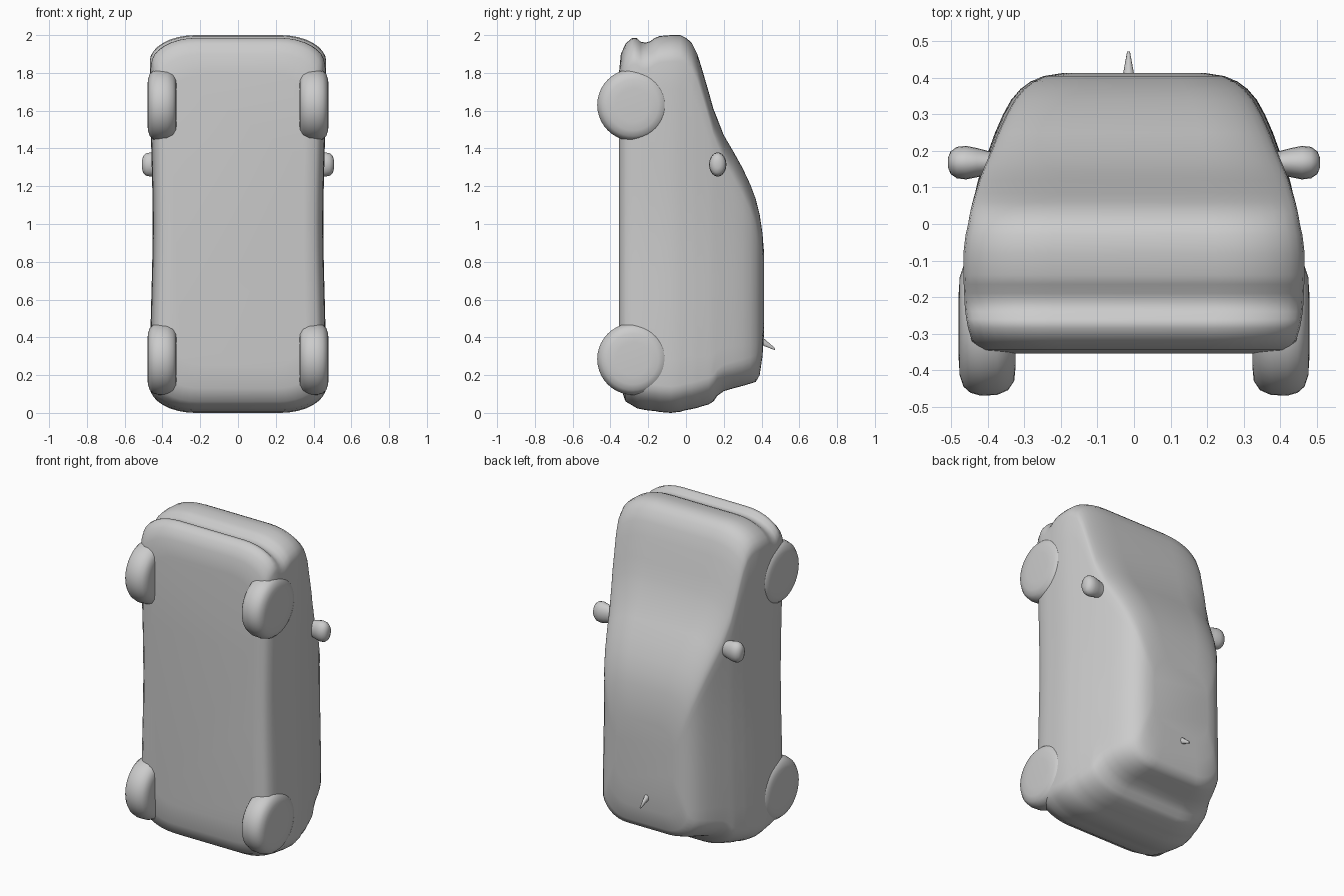
import bpy, bmesh, math
from mathutils import Vector

if "Cube" in bpy.data.objects:
    bpy.data.objects.remove(bpy.data.objects["Cube"])

paint = bpy.data.materials.new("plain grey")
paint.diffuse_color = (0.6, 0.6, 0.6, 1)
paint.use_nodes = True
paint.node_tree.nodes["Principled BSDF"].inputs["Base Color"].default_value = paint.diffuse_color


def finish(name, bm, angle=40):
    bmesh.ops.recalc_face_normals(bm, faces=bm.faces)
    me = bpy.data.meshes.new(name)
    bm.to_mesh(me)
    bm.free()
    me.materials.append(paint)
    ob = bpy.data.objects.new(name, me)
    bpy.context.collection.objects.link(ob)
    bpy.ops.object.select_all(action='DESELECT')
    ob.select_set(True)
    bpy.context.view_layer.objects.active = ob
    bpy.ops.object.shade_smooth_by_angle(angle=math.radians(angle))
    return ob


def loft(bm, rings):
    rings = [[bm.verts.new(p) for p in r] for r in rings]
    for a, b in zip(rings, rings[1:]):
        for i in range(len(a)):
            j = (i + 1) % len(a)
            bm.faces.new((a[i], a[j], b[j], b[i]))
    bm.faces.new(rings[0])
    bm.faces.new(rings[-1])


# Car body, nose up: layers from floor to roof (y, tail z, nose z, half width)
layers = [
    (-.355, .25, 1.80, .36), (-.345, .13, 1.90, .42), (-.32, .06, 1.955, .445),
    (-.285, .04, 1.985, .455), (-.26, .025, 1.985, .46), (-.24, .02, 1.965, .463),
    (-.215, .015, 1.96, .465), (-.19, .012, 1.967, .466), (-.165, .01, 1.985, .467),
    (-.14, .005, 1.995, .468), (-.08, 0, 2.0, .468), (-.03, .006, 2.0, .462),
    (0, .015, 1.985, .455), (.03, .02, 1.96, .45), (.06, .027, 1.90, .443),
    (.085, .035, 1.82, .436), (.12, .045, 1.70, .428), (.145, .06, 1.61, .42),
    (.165, .09, 1.56, .413), (.20, .115, 1.47, .40), (.25, .13, 1.385, .382),
    (.30, .143, 1.295, .36), (.34, .155, 1.21, .338), (.37, .165, 1.13, .312),
    (.39, .20, 1.05, .285), (.405, .30, .95, .25), (.413, .42, .85, .20)]


def layer_ring(y, z0, z1, w):
    rx, rz = 0.52 * w, 0.14
    half = []
    for i in range(9):                      # tail corner
        a = math.pi / 2 * i / 8
        half.append((w - rx + rx * math.sin(a), z0 + rz - rz * math.cos(a)))
    for i in range(1, 12):                  # flank
        half.append((w, z0 + rz + (z1 - z0 - 2 * rz) * i / 12))
    for i in range(9):                      # nose corner
        a = math.pi / 2 * i / 8
        half.append((w - rx + rx * math.cos(a), z1 - rz + rz * math.sin(a)))
    # slight waist between the wheels
    half = [(x * (1 - 0.035 * math.exp(-((z - 1) / 0.5) ** 2)), z) for x, z in half]
    return [(x, y, z) for x, z in half] + [(-x, y, z) for x, z in reversed(half)]


bm = bmesh.new()
loft(bm, [layer_ring(*l) for l in layers])
finish("car_body", bm, 50)

# Wheels: rounded discs (x, radius)
tyre = [(.325, .12), (.328, .15), (.345, .175), (.375, .188), (.42, .19),
        (.448, .182), (.467, .165), (.477, .135), (.48, .09)]
for end, zc in (("front", 1.63), ("rear", .285)):
    for side, s in (("right", 1), ("left", -1)):
        bm = bmesh.new()
        loft(bm, [[(s * x, -.28 + r * math.cos(k * math.tau / 40),
                    zc + r * math.sin(k * math.tau / 40)) for k in range(40)]
                  for x, r in tyre])
        finish(end + "_wheel_" + side, bm, 50)

# Door mirrors: tapered pods on the flanks (x, y radius, z radius)
pod = [(.37, .03, .045), (.40, .032, .05), (.43, .04, .058), (.46, .046, .064),
       (.485, .043, .06), (.502, .031, .045), (.509, .014, .02)]
for side, s in (("right", 1), ("left", -1)):
    bm = bmesh.new()
    loft(bm, [[(s * x, .168 + ry * math.cos(k * math.tau / 20),
                1.315 + rz * math.sin(k * math.tau / 20)) for k in range(20)]
              for x, ry, rz in pod])
    finish("door_mirror_" + side, bm, 50)

# Roof aerial: small slanted spike
bm = bmesh.new()
base, tip = Vector((-.015, .395, .385)), Vector((-.015, .472, .337))
loft(bm, [[tuple(c + Vector((r * math.cos(k * math.tau / 10), 0,
                             1.4 * r * math.sin(k * math.tau / 10))))
           for k in range(10)] for c, r in ((base, .018), (tip, .004))])
finish("roof_aerial", bm)
